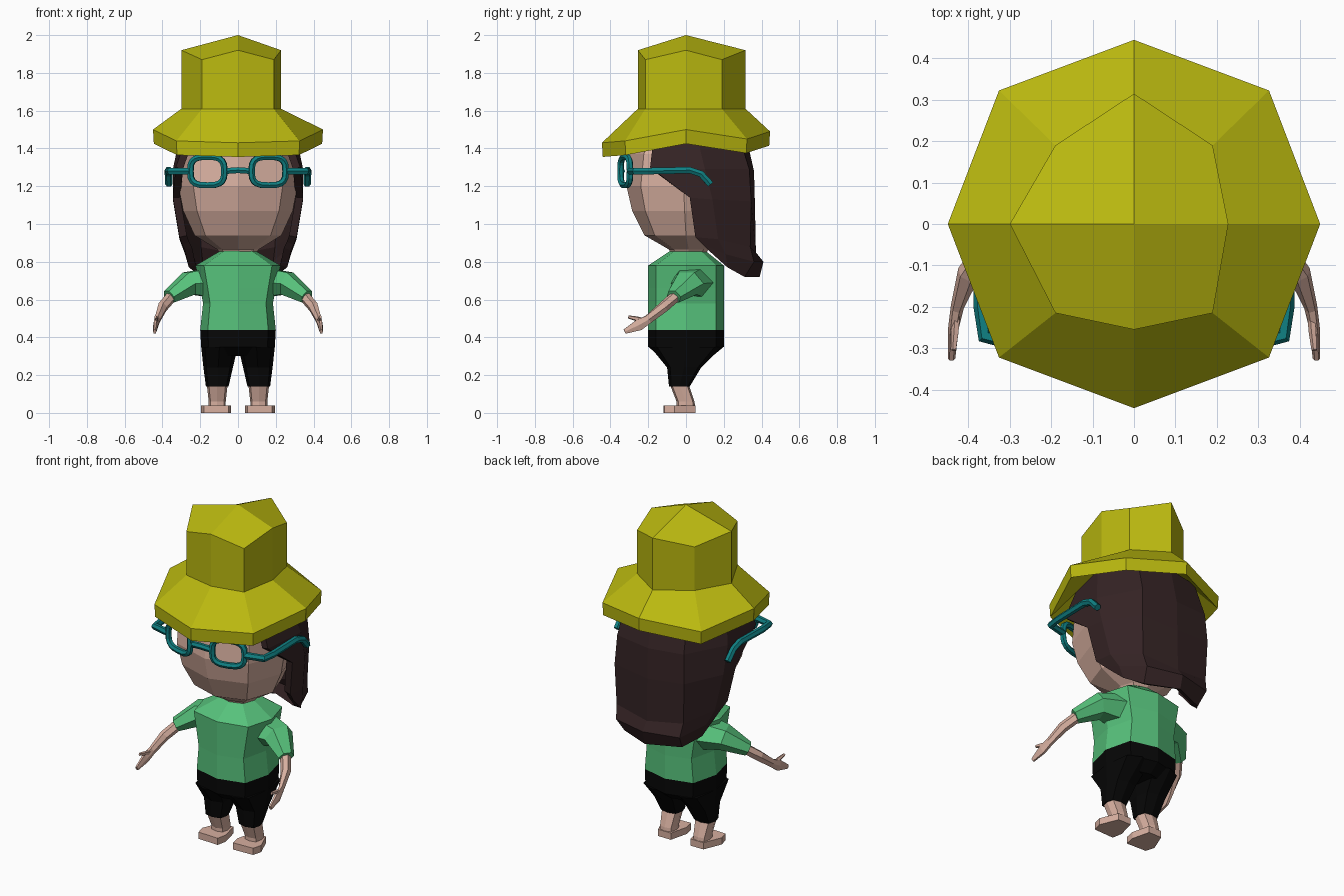
import bpy, bmesh
from math import sin, cos, pi, copysign
from mathutils import Vector

cube = bpy.data.objects.get("Cube")
if cube:
    bpy.data.objects.remove(cube)


def material(name, rgb):
    m = bpy.data.materials.new(name)
    m.use_nodes = True
    m.diffuse_color = (*rgb, 1)
    m.node_tree.nodes["Principled BSDF"].inputs["Base Color"].default_value = (*rgb, 1)
    return m


YELLOW = material("hat yellow", (.5, .49, .005))
SKIN = material("skin", (.68, .43, .35))
HAIR = material("dark brown hair", (.035, .017, .018))
GREEN = material("shirt green", (.095, .54, .2))
BLACK = material("shorts black", (.002, .002, .002))
TEAL = material("glasses teal", (.005, .22, .23))


def add(name, data, mat):
    data.materials.append(mat)
    ob = bpy.data.objects.new(name, data)
    bpy.context.collection.objects.link(ob)
    return ob


def loft(name, rings, mat, caps=True, closed=True, tip=None):
    """Skin a list of equal-length rings, optionally ending in a faceted tip."""
    bm = bmesh.new()
    rows = [[bm.verts.new(p) for p in r] for r in rings]
    n = len(rows[0])
    for a, b in zip(rows, rows[1:]):
        for i in range(n if closed else n - 1):
            j = (i + 1) % n
            bm.faces.new((a[i], a[j], b[j], b[i]))
    if tip:
        t = bm.verts.new(tip)
        r = rows[-1]
        for i in range(0, n, 2):
            bm.faces.new((t, r[i], r[i + 1], r[(i + 2) % n]))
    elif caps:
        bm.faces.new(rows[-1])
    if caps:
        bm.faces.new(rows[0])
    bmesh.ops.recalc_face_normals(bm, faces=bm.faces)
    me = bpy.data.meshes.new(name)
    bm.to_mesh(me)
    bm.free()
    return add(name, me, mat)


def ring(z, hx, y0, y1, k=.75, x=0):
    """Eight-sided level section; k sets how square the corners are."""
    unit = [(0, -1), (k, -k), (1, 0), (k, k), (0, 1), (-k, k), (-1, 0), (-k, -k)]
    cy, hy = (y0 + y1) / 2, (y1 - y0) / 2
    return [(x + hx * a, cy + hy * b, z) for a, b in unit]


def limb(name, path, mat, sides=6):
    """Tube through (centre, half width, half height) stations."""
    pts = [Vector(p) for p, w, h in path]
    rings = []
    for i, (p, w, h) in enumerate(path):
        d = pts[min(i + 1, len(pts) - 1)] - pts[max(i - 1, 0)]
        u = d.cross(Vector((0, 0, 1))).normalized()
        v = u.cross(d).normalized()
        rings.append([pts[i] + u * w * cos(2 * pi * k / sides) + v * h * sin(2 * pi * k / sides)
                      for k in range(sides)])
    return loft(name, rings, mat)


def wire(name, points, radius, mat, closed=False):
    cu = bpy.data.curves.new(name, "CURVE")
    cu.dimensions = "3D"
    cu.bevel_depth = radius
    cu.bevel_resolution = 1
    cu.use_fill_caps = True
    sp = cu.splines.new("POLY")
    sp.points.add(len(points) - 1)
    for q, p in zip(sp.points, points):
        q.co = (*p, 1)
    sp.use_cyclic_u = closed
    sp.use_smooth = False
    return add(name, cu, mat)


# Hat: wavy brim and lopsided crown, closed by four facets
outline = [(0, -.255), (.19, -.215), (.228, 0), (.19, .19),
           (0, .315), (-.19, .19), (-.3, 0), (-.19, -.215)]
wave = [1.43, 1.44, 1.5, 1.45, 1.49, 1.45, 1.5, 1.44]
brim = [(x, y) for x, y, z in ring(0, .45, -.445, .445, .725)]
rim_top = [(x, y, z) for (x, y), z in zip(brim, wave)]
rim_low = [(x * .99, y * .99, z - .075) for x, y, z in rim_top]
inner = [(x * .95, y * .95, 1.57) for x, y in outline]
base = [(x, y, 1.61) for x, y in outline]
crown = [(x, y, 1.87 if i % 2 else 1.92) for i, (x, y) in enumerate(outline)]
loft("hat", [inner, rim_low, rim_top, base, crown], YELLOW, tip=(0, 0, 2))

# Head
loft("head", [ring(.84, .09, -.08, .1), ring(.865, .11, -.09, .12), ring(.94, .23, -.22, .22),
              ring(1.07, .29, -.285, .27), ring(1.2, .315, -.315, .29),
              ring(1.37, .31, -.295, .28), ring(1.52, .25, -.24, .25)], SKIN)

# Hair: half sheet from the temple round to the back, mirrored and thickened
hair_rows = [
    [(.27, -.17, 1.47), (.3, .05, 1.5), (.2, .27, 1.5), (0, .31, 1.5)],
    [(.33, -.19, 1.3), (.345, .1, 1.29), (.22, .335, 1.29), (0, .36, 1.28)],
    [(.345, .02, 1.14), (.345, .14, 1.13), (.23, .345, 1.12), (0, .365, 1.1)],
    [(.31, .05, .93), (.31, .17, .92), (.22, .34, .88), (0, .37, .85)],
    [(.295, .09, .89), (.28, .21, .84), (.21, .36, .8), (0, .41, .8)],
    [(.28, .12, .86), (.26, .22, .77), (.19, .31, .72), (0, .39, .72)]]
hair = loft("hair", hair_rows, HAIR, caps=False, closed=False)
mir = hair.modifiers.new("mirror", "MIRROR")
mir.use_clip = True
sol = hair.modifiers.new("thickness", "SOLIDIFY")
sol.thickness = .04
sol.offset = -1
if sum(p.normal.x * p.area for p in hair.data.polygons) < 0:
    hair.data.flip_normals()

# Shirt and seat of the shorts
loft("shirt", [ring(.44, .2, -.2, .2, .8), ring(.58, .185, -.2, .2, .8), ring(.66, .2, -.2, .2, .8),
               ring(.78, .225, -.2, .2, .8), ring(.86, .09, -.08, .1)], GREEN)
loft("shorts_seat", [ring(.3, .13, -.14, .14, .8), ring(.35, .195, -.2, .2, .8),
                     ring(.44, .2, -.2, .2, .8)], BLACK)

for side, s in (("left", 1), ("right", -1)):
    def m(*p):
        return (s * p[0], p[1], p[2])

    # Arms
    limb(side + "_sleeve", [(m(.14, .03, .69), .12, .09), (m(.26, .01, .685), .09, .07),
                            (m(.365, -.065, .615), .045, .04)], GREEN)
    limb(side + "_arm", [(m(.34, -.04, .63), .03, .03), (m(.4, -.12, .56), .028, .03),
                         (m(.427, -.2, .495), .016, .026), (m(.436, -.25, .465), .013, .034),
                         (m(.441, -.325, .43), .009, .014)], SKIN)
    limb(side + "_thumb", [(m(.428, -.21, .485), .01, .014), (m(.432, -.26, .498), .01, .013),
                           (m(.436, -.305, .508), .007, .009)], SKIN, 5)

    # Short legs, shins and feet
    loft(side + "_shorts_leg", [ring(.14, .06, -.09, .02, .8, s * .11),
                                ring(.24, .078, -.1, .08, .8, s * .105),
                                ring(.35, .097, -.19, .19, .8, s * .098)], BLACK)
    loft(side + "_shin", [ring(.02, .045, -.05, .05, .8, s * .11),
                          ring(.06, .045, -.05, .045, .8, s * .11),
                          ring(.15, .055, -.085, .015, .8, s * .11)], SKIN)
    sole = [(.065, .05), (.15, .05), (.195, -.06), (.18, -.115), (.05, -.12), (.038, -.06)]
    loft(side + "_foot", [[m(x, y, z) for x, y in sole] for z in (0, .04)], SKIN)

    # Glasses: rounded rims angled back, hinges and drooping ear pieces
    def soft(c):
        return copysign(abs(c) ** .65, c)
    rim = []
    for i in range(20):
        a = 2 * pi * i / 20
        x = .162 + .09 * soft(cos(a))
        rim.append(m(x, -.35 + .28 * (x - .06), 1.28 + .075 * soft(sin(a))))
    wire(side + "_rim", rim, .018, TEAL, True)
    wire(side + "_temple", [m(.255, -.295, 1.28), m(.36, -.27, 1.28), m(.368, -.2, 1.28),
                            m(.368, .02, 1.285), m(.368, .08, 1.265), m(.366, .13, 1.21)],
         .02, TEAL)
wire("glasses_bridge", [(-.07, -.34, 1.28), (0, -.345, 1.285), (.07, -.34, 1.28)], .018, TEAL)
